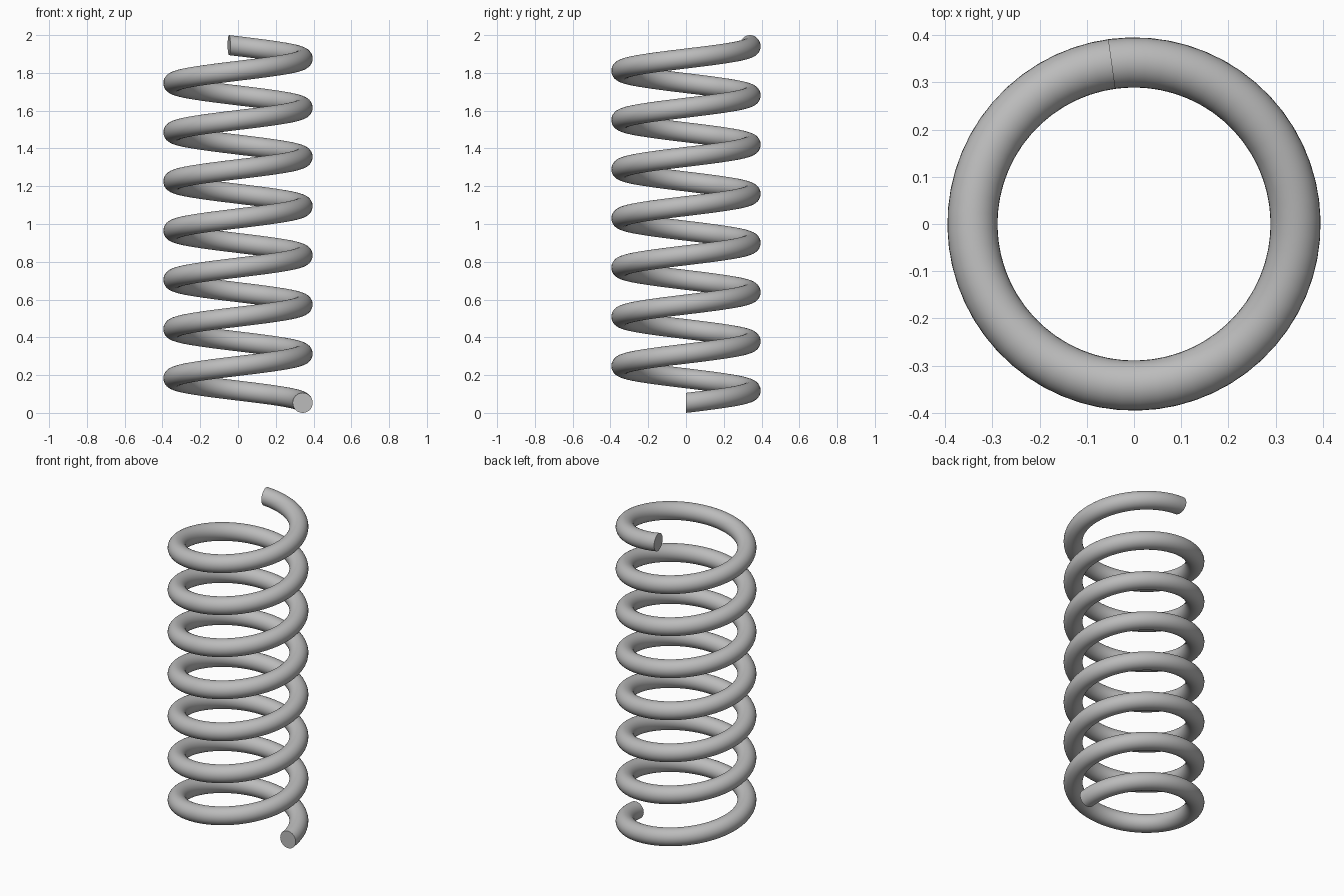
import bpy
import bmesh
import math
from mathutils import Matrix, Vector

cube = bpy.data.objects.get("Cube")
if cube:
    bpy.data.objects.remove(cube, do_unlink=True)

COIL_RADIUS = 0.3425
WIRE_RADIUS = 0.053
PITCH = 0.26
HEIGHT = 2.0
RISE = HEIGHT - 2 * WIRE_RADIUS
TURNS = 7 + 98 / 360
STEPS = 436
SIDES = 32

# Steel colour
steel = bpy.data.materials.new("steel grey")
steel.use_nodes = True
grey = (0.5, 0.5, 0.5, 1)
steel.diffuse_color = grey
steel.node_tree.nodes["Principled BSDF"].inputs["Base Color"].default_value = grey

# Round wire section, standing upright at the lower end of the coil
bm = bmesh.new()
section = Matrix.Translation((COIL_RADIUS, 0, WIRE_RADIUS)) @ Matrix.Rotation(math.pi / 2, 4, "X")
bmesh.ops.create_circle(bm, segments=SIDES, radius=WIRE_RADIUS, matrix=section)

# Sweep the section up and around the axis
bmesh.ops.spin(bm, geom=bm.verts[:] + bm.edges[:], cent=(0, 0, 0), axis=(0, 0, 1),
               dvec=Vector((0, 0, RISE / STEPS)), angle=TURNS * math.tau,
               steps=STEPS, use_duplicate=False)

# Flat cut ends
bmesh.ops.holes_fill(bm, edges=[e for e in bm.edges if e.is_boundary], sides=0)
bmesh.ops.recalc_face_normals(bm, faces=bm.faces[:])

mesh = bpy.data.meshes.new("spring_coil")
bm.to_mesh(mesh)
bm.free()
mesh.materials.append(steel)
coil = bpy.data.objects.new("spring_coil", mesh)
bpy.context.collection.objects.link(coil)

# Smooth wire with crisp ends
bpy.ops.object.select_all(action="DESELECT")
coil.select_set(True)
bpy.context.view_layer.objects.active = coil
bpy.ops.object.shade_smooth_by_angle(angle=math.radians(40))
